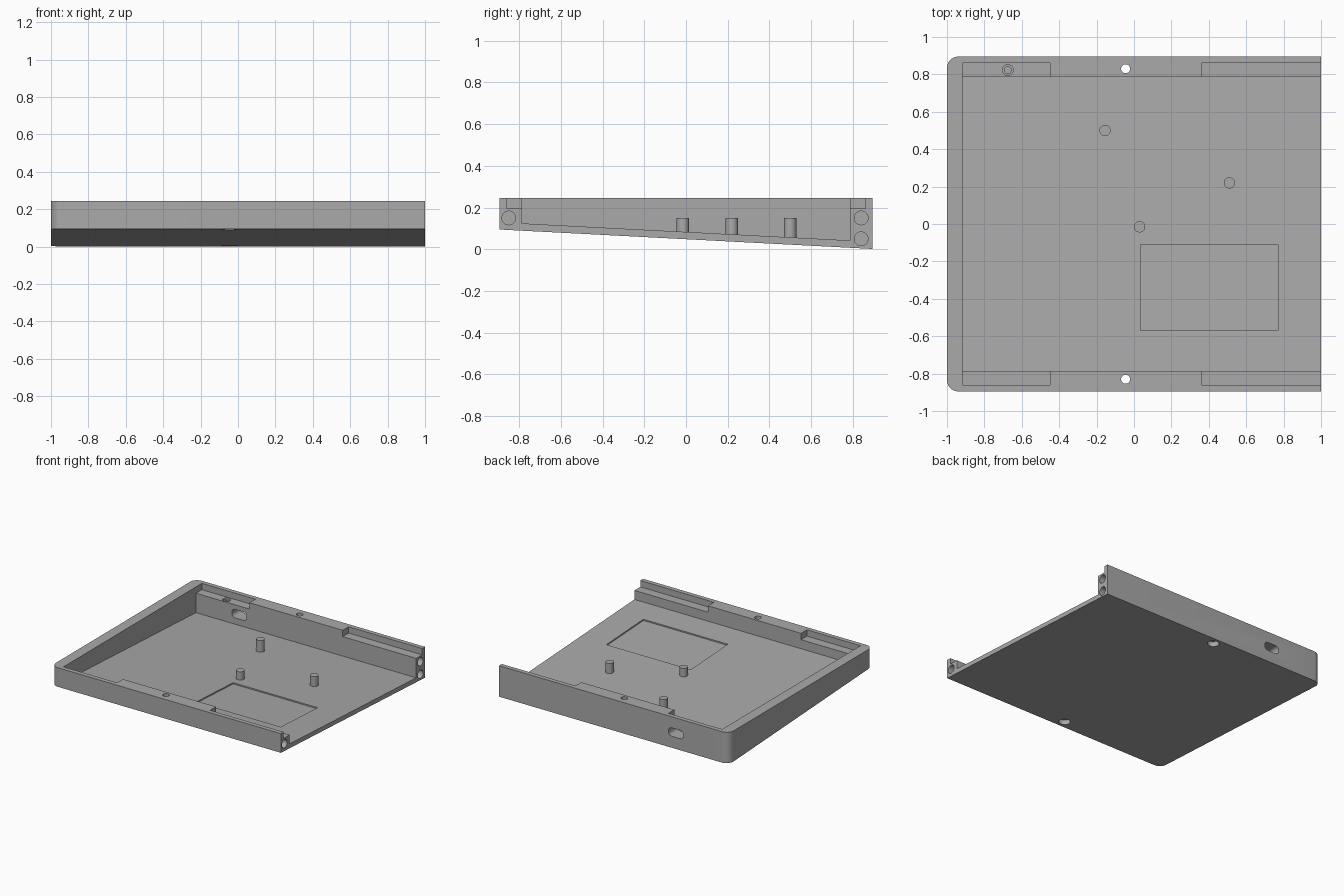
import bpy, bmesh, math
from mathutils import Matrix

if "Cube" in bpy.data.objects:
    bpy.data.objects.remove(bpy.data.objects["Cube"], do_unlink=True)

grey = bpy.data.materials.new("plain grey")
grey.use_nodes = True
colour = (0.4, 0.4, 0.4, 1)
grey.diffuse_color = colour
grey.node_tree.nodes["Principled BSDF"].inputs["Base Color"].default_value = colour

TOP, HALF = 0.245, 0.895
SLOPE, FLOOR = -0.052, 0.035


def under(y):
    """Height of the sloping underside."""
    return 0.048 + SLOPE * y


def finish(name, bm):
    bmesh.ops.recalc_face_normals(bm, faces=bm.faces)
    mesh = bpy.data.meshes.new(name)
    bm.to_mesh(mesh)
    bm.free()
    mesh.materials.append(grey)
    obj = bpy.data.objects.new(name, mesh)
    bpy.context.collection.objects.link(obj)
    return obj


def side_prism(name, profile, x0, x1, corner=0):
    """Extrude a (y, z) profile along x, optionally rounding its x0 uprights."""
    bm = bmesh.new()
    face = bm.faces.new([bm.verts.new((x0, y, z)) for y, z in profile])
    moved = bmesh.ops.extrude_face_region(bm, geom=[face])
    verts = [v for v in moved["geom"] if isinstance(v, bmesh.types.BMVert)]
    bmesh.ops.translate(bm, verts=verts, vec=(x1 - x0, 0, 0))
    bmesh.ops.recalc_face_normals(bm, faces=bm.faces)
    if corner:
        edges = [e for e in bm.edges
                 if all(abs(v.co.x - x0) < 1e-4 for v in e.verts)
                 and abs(e.verts[0].co.y - e.verts[1].co.y) < 1e-4]
        bmesh.ops.bevel(bm, geom=edges, offset=corner, segments=8,
                        affect='EDGES', profile=0.5)
    return finish(name, bm)


def box(name, x0, x1, y0, y1, z0, z1):
    return side_prism(name, [(y0, z0), (y1, z0), (y1, z1), (y0, z1)], x0, x1)


def cylinder(name, centre, radius, depth, axis='Z'):
    bm = bmesh.new()
    turn = {'Z': Matrix(), 'X': Matrix.Rotation(math.pi / 2, 4, 'Y')}[axis]
    bmesh.ops.create_cone(bm, cap_ends=True, segments=32, radius1=radius,
                          radius2=radius, depth=depth,
                          matrix=Matrix.Translation(centre) @ turn)
    return finish(name, bm)


def cut(target, cutter):
    cutter.hide_render = True
    mod = target.modifiers.new("cut", 'BOOLEAN')
    mod.operation, mod.solver, mod.object = 'DIFFERENCE', 'EXACT', cutter
    bpy.context.view_layer.objects.active = target
    bpy.ops.object.modifier_apply(modifier=mod.name)
    bpy.data.objects.remove(cutter, do_unlink=True)


def smooth(obj):
    bpy.ops.object.select_all(action='DESELECT')
    obj.select_set(True)
    bpy.context.view_layer.objects.active = obj
    bpy.ops.object.shade_smooth_by_angle(angle=math.radians(30))


# Wedge-shaped tray with rounded closed corners
tray = side_prism("tray", [(-HALF, under(-HALF)), (HALF, under(HALF)),
                           (HALF, TOP), (-HALF, TOP)], -1, 1, 0.06)

# Cavity, open at the +x end, with a sloping floor
INNER = 0.787
cut(tray, side_prism("cavity", [(-INNER, under(-INNER) + FLOOR),
                                (INNER, under(INNER) + FLOOR),
                                (INNER, 0.4), (-INNER, 0.4)], -0.917, 1.2))

# Shallow rectangular recess in the floor
y0, y1 = -0.57, -0.11
cut(tray, side_prism("floor_recess", [(y0, under(y0) + FLOOR - 0.01),
                                      (y1, under(y1) + FLOOR - 0.01),
                                      (y1, 0.2), (y0, 0.2)], 0.035, 0.77))

for s in (-1, 1):
    # Lid ledges along both side walls
    for x0, x1 in ((-0.917, -0.45), (0.36, 1.2)):
        ya, yb = sorted((s * 0.7, s * 0.86))
        cut(tray, box("ledge", x0, x1, ya, yb, 0.195, 0.4))
    # Screw holes with counterbores underneath
    y = s * 0.83
    cut(tray, cylinder("screw_hole", (-0.045, y, 0.1), 0.024, 0.6))
    cut(tray, cylinder("counterbore", (-0.045, y, under(y) - 0.05), 0.042, 0.18))

# Pin sockets in the open end faces
for y, z in ((-0.85, 0.15), (0.84, 0.15), (0.84, 0.05)):
    cut(tray, cylinder("pin_socket", (1, y, z), 0.033, 0.16, 'X'))

# Stepped button socket in the back ledge
cut(tray, cylinder("button_seat", (-0.675, 0.823, 0.195), 0.029, 0.03))
cut(tray, cylinder("button_bore", (-0.675, 0.823, 0.18), 0.018, 0.06))

# Rounded cable port through the back wall
port = box("port", -0.605, -0.475, 0.7, 1.0, 0.092, 0.158)
bm = bmesh.new()
bm.from_mesh(port.data)
along = [e for e in bm.edges if abs(e.verts[0].co.y - e.verts[1].co.y) > 0.2]
bmesh.ops.bevel(bm, geom=along, offset=0.028, segments=5, affect='EDGES', profile=0.5)
bm.to_mesh(port.data)
bm.free()
cut(tray, port)
smooth(tray)

# Mounting posts on the floor
for i, (x, y) in enumerate(((-0.155, 0.5), (0.51, 0.22), (0.03, -0.015))):
    base = under(y) + 0.015
    post = cylinder(f"mounting_post_{i + 1}", (x, y, (base + 0.15) / 2),
                    0.03, 0.15 - base)
    smooth(post)
